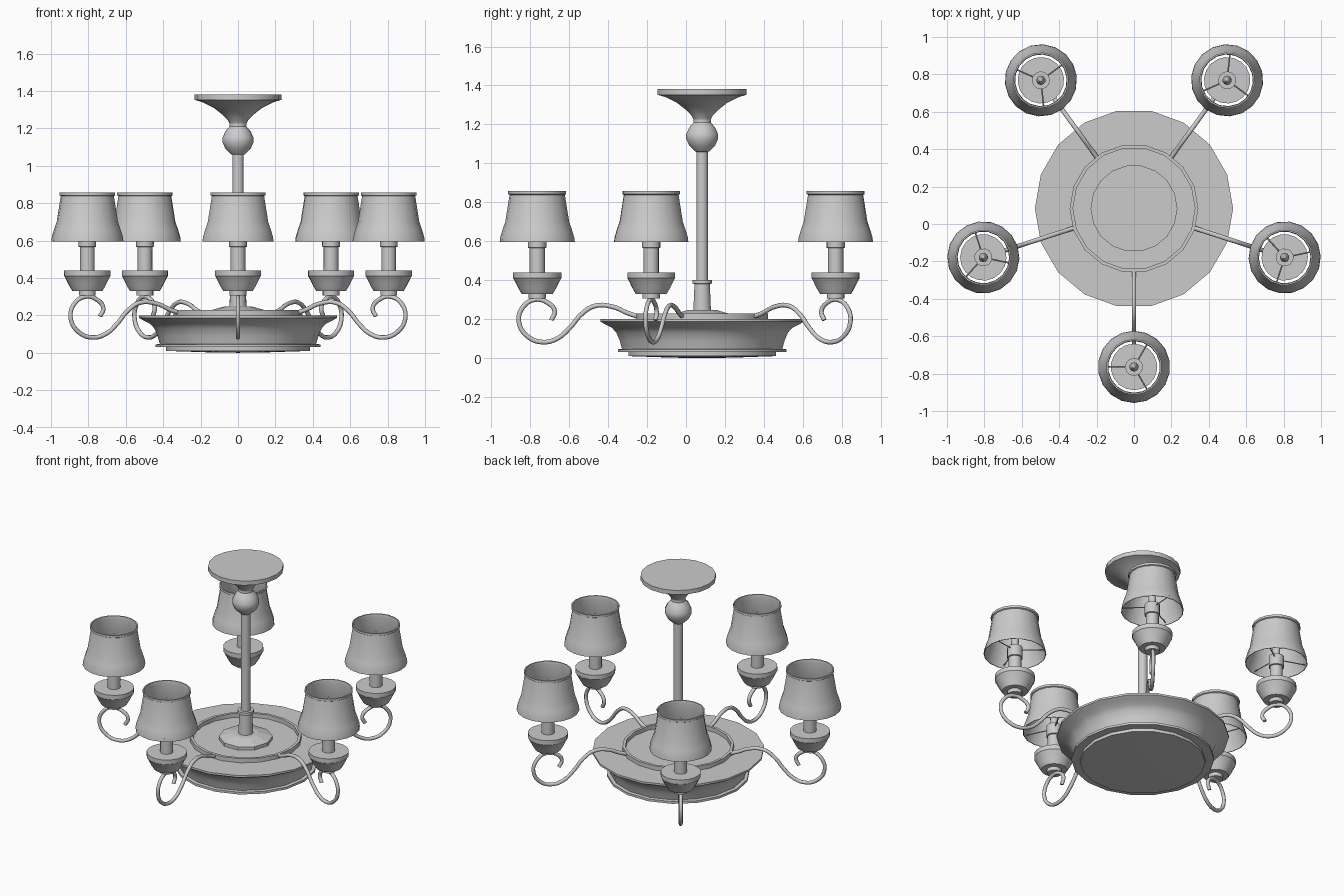
import bpy, bmesh
from math import sin, cos, pi, radians

if "Cube" in bpy.data.objects:
    bpy.data.objects.remove(bpy.data.objects["Cube"])

CY = 0.083      # chandelier axis sits slightly behind the origin
REACH = 0.847   # distance from axis to each lamp


def lathe(name, profile, loc=(0, CY, 0), rot=0.0, n=18, angle=35):
    """Revolve (radius, z) points round z; radius 0 closes to a point."""
    bm = bmesh.new()
    rings = []
    for r, z in profile:
        if r == 0:
            rings.append([bm.verts.new((0, 0, z))])
        else:
            rings.append([bm.verts.new((r * cos(2 * pi * i / n), r * sin(2 * pi * i / n), z))
                          for i in range(n)])
    for a, b in zip(rings, rings[1:]):
        for i in range(n):
            j = (i + 1) % n
            if len(a) == 1:
                bm.faces.new((a[0], b[j], b[i]))
            elif len(b) == 1:
                bm.faces.new((a[i], a[j], b[0]))
            else:
                bm.faces.new((a[i], a[j], b[j], b[i]))
    bmesh.ops.recalc_face_normals(bm, faces=bm.faces)
    me = bpy.data.meshes.new(name)
    bm.to_mesh(me)
    bm.free()
    ob = bpy.data.objects.new(name, me)
    bpy.context.collection.objects.link(ob)
    ob.location = loc
    ob.rotation_euler.z = rot
    bpy.ops.object.select_all(action='DESELECT')
    ob.select_set(True)
    bpy.context.view_layer.objects.active = ob
    bpy.ops.object.shade_smooth_by_angle(angle=radians(angle))
    return ob


def tube(name, points, radius, loc, rot, sides=2):
    """Round tube through (distance, z) points in a vertical plane."""
    cu = bpy.data.curves.new(name, 'CURVE')
    cu.dimensions = '3D'
    cu.bevel_depth = radius
    cu.bevel_resolution = sides
    cu.resolution_u = 5
    cu.use_fill_caps = True
    sp = cu.splines.new('BEZIER')
    sp.bezier_points.add(len(points) - 1)
    for bp, (d, z) in zip(sp.bezier_points, points):
        bp.co = (d, 0, z)
        bp.handle_left_type = bp.handle_right_type = 'AUTO'
    ob = bpy.data.objects.new(name, cu)
    bpy.context.collection.objects.link(ob)
    ob.location = loc
    ob.rotation_euler.z = rot


# Central bowl with concave flank, flange and shallow underside
lathe("bowl", [(0, 0), (0.15, 0.002), (0.385, 0.01), (0.385, 0.03), (0.44, 0.03), (0.44, 0.045),
               (0.418, 0.047), (0.43, 0.09), (0.447, 0.13), (0.47, 0.155), (0.51, 0.175),
               (0.53, 0.187), (0.53, 0.2), (0, 0.2)])

# Raised ring on the bowl that carries the arms
lathe("arm_ring", [(0.326, 0.198), (0.344, 0.198), (0.344, 0.228), (0.326, 0.228), (0.326, 0.198)])

# Low faceted mount and stem sleeve
lathe("stem_base", [(0.165, 0.2), (0.165, 0.222), (0.08, 0.246), (0, 0.25)], n=10, angle=10)
lathe("stem_sleeve", [(0.046, 0.24), (0.04, 0.38), (0.05, 0.383), (0.05, 0.402), (0, 0.402)])

# Stem, ball and ceiling canopy
lathe("stem", [(0.03, 0.39), (0.03, 1.08)])
lathe("stem_ball", [(0, 1.055), (0.035, 1.06), (0.067, 1.09), (0.083, 1.125), (0.083, 1.15),
                    (0.067, 1.185), (0.045, 1.21), (0.045, 1.225)])
lathe("ceiling_canopy", [(0, 1.225), (0.045, 1.225), (0.055, 1.245), (0.085, 1.275), (0.13, 1.31),
                         (0.19, 1.34), (0.232, 1.352), (0.232, 1.381), (0, 1.381)])

# Scrolled arm outline
ARM = [(0.335, 0.215), (0.385, 0.232), (0.455, 0.262), (0.55, 0.268), (0.62, 0.225), (0.68, 0.155),
       (0.745, 0.1), (0.82, 0.082), (0.895, 0.11), (0.94, 0.18), (0.925, 0.255), (0.86, 0.3),
       (0.795, 0.285), (0.757, 0.24), (0.775, 0.195)]

# Five arms, each with cup, candle, bulb and shade
for k in range(5):
    a = -pi / 2 + k * 2 * pi / 5
    loc = (REACH * cos(a), CY + REACH * sin(a), 0)
    tube("arm", ARM, 0.012, (0, CY, 0), a)
    lathe("cup", [(0, 0.305), (0.045, 0.305), (0.045, 0.33), (0.08, 0.33), (0.098, 0.36),
                  (0.12, 0.405), (0.124, 0.41), (0.124, 0.44), (0, 0.44)], loc, a)
    lathe("candle", [(0.04, 0.44), (0.04, 0.565), (0.048, 0.567), (0.048, 0.64), (0, 0.64)],
          loc, a, n=12)
    lathe("bulb", [(0.015, 0.64), (0.024, 0.67), (0.025, 0.70), (0.018, 0.75), (0.008, 0.79),
                   (0, 0.81)], loc, a, n=10, angle=60)
    lathe("shade", [(0.193, 0.595), (0.19, 0.62), (0.178, 0.66), (0.164, 0.70), (0.142, 0.838),
                    (0.149, 0.842), (0.149, 0.857), (0.141, 0.857), (0.138, 0.838),
                    (0.160, 0.70), (0.186, 0.62), (0.189, 0.595), (0.193, 0.595)], loc, a)
    for s in range(3):
        tube("shade_strut", [(0.04, 0.62), (0.188, 0.612)], 0.004, loc,
             a + pi / 2 + pi + s * 2 * pi / 3, sides=0)
